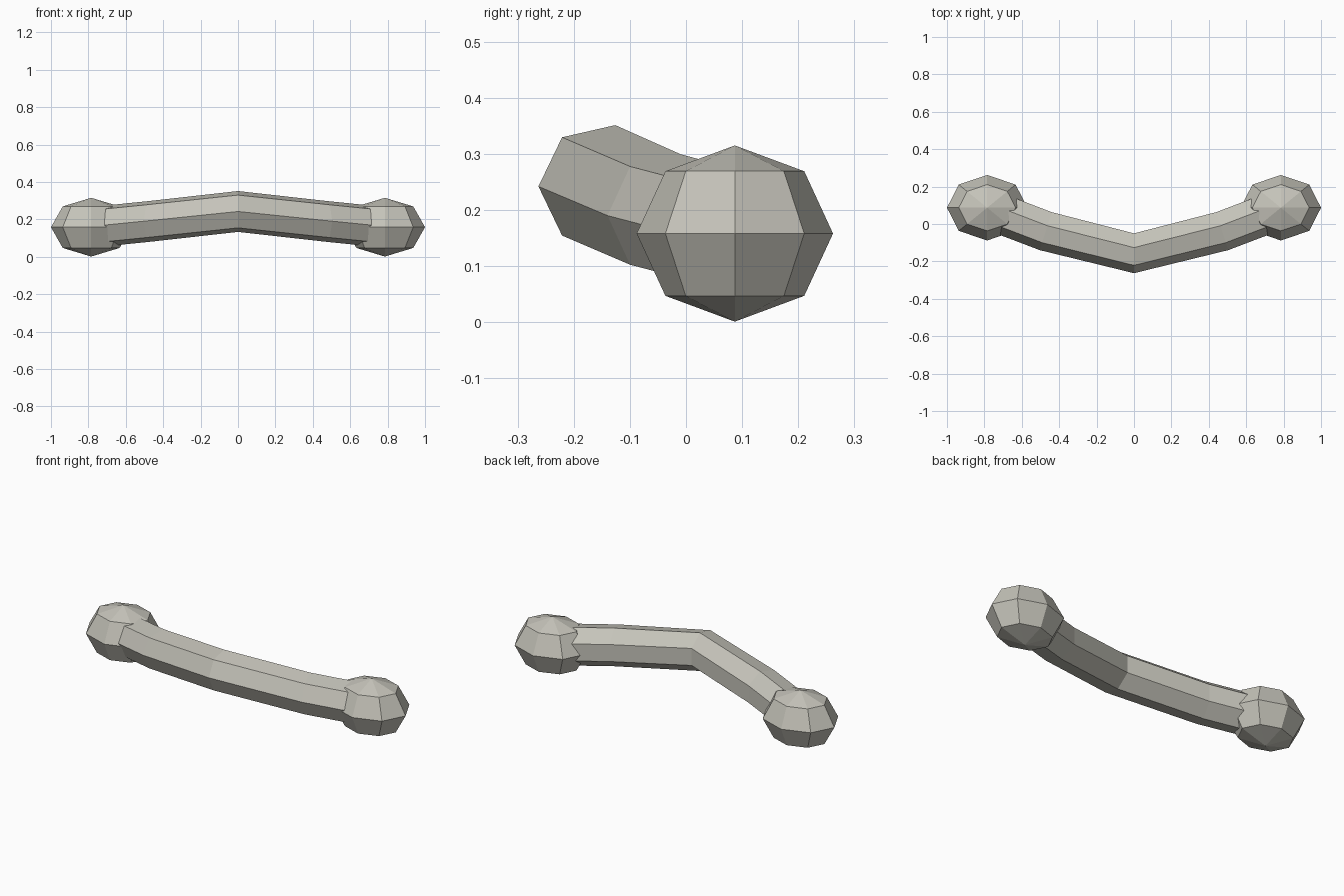
import bpy, bmesh
from math import cos, sin, pi, atan2
from mathutils import Vector

cube = bpy.data.objects.get("Cube")
if cube:
    bpy.data.objects.remove(cube)

# One warm grey for the whole model
grey = bpy.data.materials.new("warm_grey")
grey.use_nodes = True
colour = (0.56, 0.55, 0.49, 1)
grey.diffuse_color = colour
grey.node_tree.nodes["Principled BSDF"].inputs["Base Color"].default_value = colour


def finish(name, bm):
    bmesh.ops.recalc_face_normals(bm, faces=bm.faces)
    mesh = bpy.data.meshes.new(name)
    bm.to_mesh(mesh)
    bm.free()
    mesh.materials.append(grey)
    obj = bpy.data.objects.new(name, mesh)
    bpy.context.collection.objects.link(obj)
    return obj


# Bent grip: seven-sided section swept along a mirrored path
half = [Vector(p) for p in ((0, -0.151, 0.242), (0.47, -0.033, 0.19), (0.785, 0.087, 0.158))]
path = [Vector((-p.x, p.y, p.z)) for p in reversed(half[1:])] + half
SIDES, RADIUS = 7, 0.112

bm = bmesh.new()
rings = []
for i, p in enumerate(path):
    before = (p - path[max(i - 1, 0)]).normalized()
    after = (path[min(i + 1, len(path) - 1)] - p).normalized()
    t = before + after
    turn = atan2(t.y, t.x)
    front = Vector((sin(turn), -cos(turn), 0))
    rings.append([bm.verts.new(p + RADIUS * (front * cos(a) + Vector((0, 0, sin(a)))))
                  for a in (2 * pi * k / SIDES for k in range(SIDES))])
for r, s in zip(rings, rings[1:]):
    for k in range(SIDES):
        n = (k + 1) % SIDES
        bm.faces.new((r[k], r[n], s[n], s[k]))
bm.faces.new(rings[0])
bm.faces.new(rings[-1])
finish("grip_bar", bm)

# Faceted knobs at both ends
for name, side in (("left_knob", 1), ("right_knob", -1)):
    bm = bmesh.new()
    bmesh.ops.create_uvsphere(bm, u_segments=8, v_segments=4, radius=1)
    bmesh.ops.scale(bm, vec=(0.215, 0.175, 0.157), verts=bm.verts)
    bmesh.ops.translate(bm, vec=(0.785 * side, 0.087, 0.158), verts=bm.verts)
    finish(name, bm)
